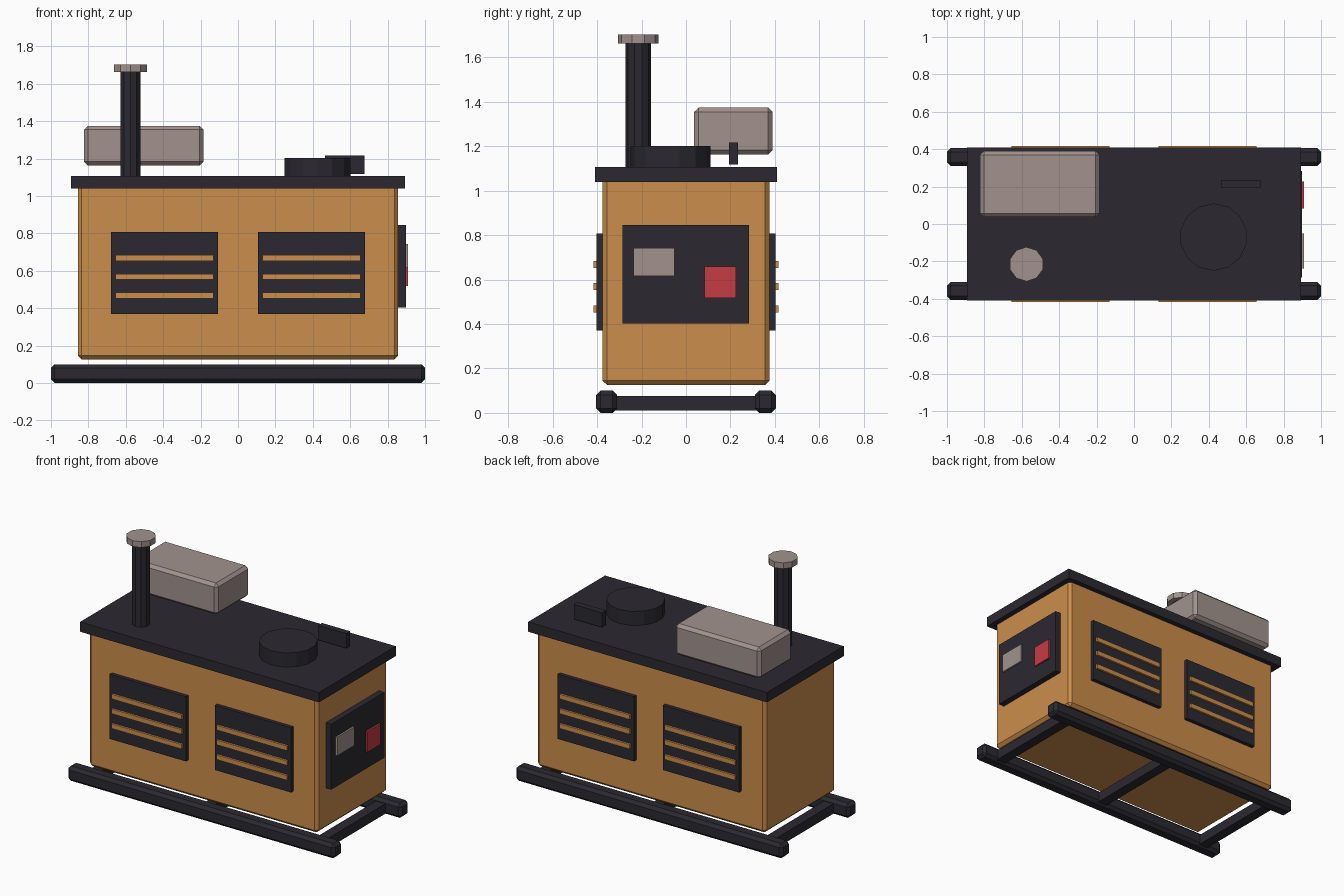
import bpy

if "Cube" in bpy.data.objects:
    bpy.data.objects.remove(bpy.data.objects["Cube"])


def material(name, rgb):
    m = bpy.data.materials.new(name)
    m.diffuse_color = (*rgb, 1)
    m.use_nodes = True
    m.node_tree.nodes["Principled BSDF"].inputs["Base Color"].default_value = m.diffuse_color
    return m


ORANGE = material("orange_paint", (0.60, 0.27, 0.07))
DARK = material("dark_metal", (0.024, 0.022, 0.030))
GREY = material("warm_grey", (0.36, 0.29, 0.27))
RED = material("red_switch", (0.56, 0.045, 0.055))


def box(name, x, y, z, mat, bevel=0.0):
    """Box from (min, max) ranges on each axis, with an optional chamfer."""
    r = (x, y, z)
    bpy.ops.mesh.primitive_cube_add(size=1, location=[(a + b) / 2 for a, b in r])
    o = bpy.context.object
    o.name = name
    o.scale = [b - a for a, b in r]
    bpy.ops.object.transform_apply(location=False, rotation=False, scale=True)
    o.data.materials.append(mat)
    if bevel:
        b = o.modifiers.new("chamfer", "BEVEL")
        b.width = bevel
        b.segments = 1
    return o


def cylinder(name, x, y, z, radius, sides, mat):
    bpy.ops.mesh.primitive_cylinder_add(vertices=sides, radius=radius, depth=z[1] - z[0],
                                        location=(x, y, (z[0] + z[1]) / 2))
    o = bpy.context.object
    o.name = name
    o.data.materials.append(mat)
    return o


# Skid base: two rails and three cross bars
for side, s in (("front", -1), ("back", 1)):
    box(f"{side}_skid_rail", (-1, 1), sorted((s * 0.31, s * 0.405)), (0, 0.10), DARK, 0.02)
for i, x in enumerate((-0.85, 0, 0.85)):
    box(f"cross_bar_{i + 1}", (x - 0.035, x + 0.035), (-0.345, 0.345), (0.01, 0.077), DARK)

# Housing and roof
box("housing", (-0.856, 0.856), (-0.376, 0.376), (0.126, 1.06), ORANGE, 0.02)
box("roof", (-0.893, 0.893), (-0.41, 0.41), (1.04, 1.107), DARK)

# Louvred vents on both long sides
for side, s in (("front", -1), ("back", 1)):
    for label, x in (("left", -0.393), ("right", 0.393)):
        box(f"{side}_{label}_vent", (x - 0.285, x + 0.285),
            sorted((s * 0.36, s * 0.402)), (0.37, 0.807), DARK)
        for i in range(3):
            z = 0.468 + 0.1 * i
            box(f"{side}_{label}_slat_{i + 1}", (x - 0.263, x + 0.263),
                sorted((s * 0.39, s * 0.416)), (z - 0.016, z + 0.016), ORANGE)

# Control panel on the right end
box("control_panel", (0.845, 0.897), (-0.285, 0.283), (0.403, 0.845), DARK)
box("display", (0.885, 0.909), (-0.237, -0.052), (0.617, 0.743), GREY)
box("stop_switch", (0.885, 0.909), (0.084, 0.226), (0.518, 0.658), RED)

# Exhaust stack and cap
cylinder("exhaust_pipe", -0.575, -0.215, (1.09, 1.67), 0.057, 10, DARK)
cylinder("exhaust_cap", -0.575, -0.215, (1.662, 1.702), 0.092, 10, GREY)

# Fuel tank, round filler and lever on the roof
box("fuel_tank", (-0.823, -0.185), (0.037, 0.39), (1.163, 1.375), GREY, 0.02)
cylinder("roof_filler", 0.425, -0.07, (1.10, 1.202), 0.18, 14, DARK)
box("roof_lever", (0.465, 0.675), (0.193, 0.235), (1.117, 1.216), DARK)
